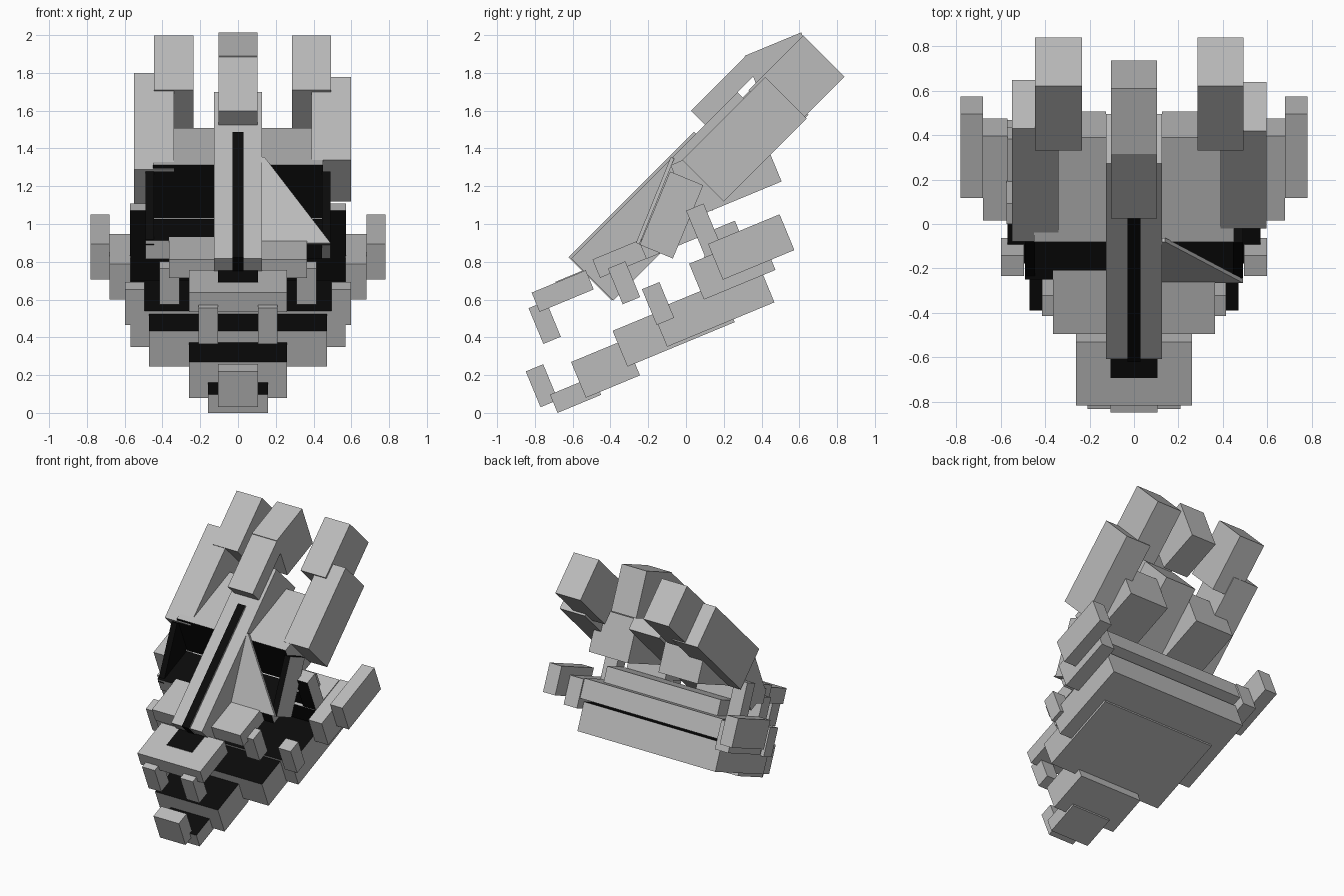
import bpy, bmesh, math

if "Cube" in bpy.data.objects:
    bpy.data.objects.remove(bpy.data.objects["Cube"])


def material(name, v):
    m = bpy.data.materials.new(name)
    m.diffuse_color = (v, v, v, 1)
    m.use_nodes = True
    m.node_tree.nodes["Principled BSDF"].inputs["Base Color"].default_value = m.diffuse_color
    return m


GREY = material("bone_grey", 0.5)
BLACK = material("hollow_black", 0.003)


def prism(name, section, x0, x1, dark=()):
    """Four-sided (y, z) section extruded along x; 'dark' lists black faces."""
    bm = bmesh.new()
    a = [bm.verts.new((x0, y, z)) for y, z in section]
    b = [bm.verts.new((x1, y, z)) for y, z in section]
    faces = {"left": bm.faces.new(a), "right": bm.faces.new(b[::-1])}
    for i, side in enumerate(("bottom", "back", "top", "front")):
        j = (i + 1) % 4
        faces[side] = bm.faces.new((a[i], b[i], b[j], a[j]))
    for side in dark:
        faces[side].material_index = 1
    bmesh.ops.recalc_face_normals(bm, faces=bm.faces[:])
    me = bpy.data.meshes.new(name)
    bm.to_mesh(me)
    bm.free()
    me.materials.append(GREY)
    me.materials.append(BLACK)
    ob = bpy.data.objects.new(name, me)
    bpy.context.collection.objects.link(ob)
    return ob


def box(name, x0, x1, y, z, length, height, deg=22.5, dark=()):
    """Pitched box, placed by its lower front corner."""
    c, s = math.cos(math.radians(deg)), math.sin(math.radians(deg))
    pts = [(y + c * u - s * v, z + s * u + c * v)
           for u, v in ((0, 0), (length, 0), (length, height), (0, height))]
    return prism(name, pts, x0, x1, dark)


def pair(name, x0, x1, *args, dark=(), **kw):
    """Same box on both sides; 'inner' and 'outer' name the flanks."""
    r = {"inner": "left", "outer": "right"}
    l = {"inner": "right", "outer": "left"}
    box(name + "_right", x0, x1, *args, dark=[r.get(d, d) for d in dark], **kw)
    box(name + "_left", -x1, -x0, *args, dark=[l.get(d, d) for d in dark], **kw)


# Lower jaw: stepped boxes with dark mouth surfaces
box("jaw_tip", -0.16, 0.16, -0.68, 0.0, 0.25, 0.105, dark=["top"])
box("jaw_front", -0.26, 0.26, -0.53, 0.08, 0.31, 0.205, dark=["top"])
box("jaw_middle", -0.47, 0.47, -0.31, 0.245, 0.615, 0.205, dark=["top"])
box("jaw_rear", -0.57, 0.57, -0.10, 0.35, 0.615, 0.205, dark=["top"])

# Teeth
box("chin_fang", -0.105, 0.105, -0.77, 0.03, 0.10, 0.205)
pair("snout_tooth", 0.105, 0.21, -0.755, 0.365, 0.10, 0.205)
pair("side_tooth", 0.31, 0.415, -0.335, 0.575, 0.10, 0.205)
pair("jaw_tooth", 0.495, 0.598, -0.155, 0.465, 0.10, 0.205)

# Stepped flanges at the jaw hinge
pair("inner_flange", 0.57, 0.68, 0.095, 0.60, 0.41, 0.205)
pair("outer_flange", 0.68, 0.78, 0.195, 0.705, 0.41, 0.205)

# Snout and upper jaw
box("snout", -0.26, 0.26, -0.775, 0.535, 0.31, 0.11)
box("nostril", -0.105, 0.105, -0.69, 0.688, 0.18, 0.006, dark=["top"])
box("upper_jaw", -0.365, 0.365, -0.455, 0.715, 0.31, 0.105)
box("palate", -0.57, 0.57, 0.15, 0.70, 0.31, 0.14, dark=["front"])
box("skull_base", -0.47, 0.47, 0.12, 0.83, 0.20, 0.12, dark=["front"])

# Hollow eye sockets: floor, back lobes and outer walls
box("socket_floor_left", -0.49, -0.127, -0.21, 0.815, 0.30, 0.105, dark=["top"])
box("socket_floor_right", 0.127, 0.445, -0.21, 0.815, 0.30, 0.105,
    dark=["top", "front"])
pair("skull_lobe", 0.127, 0.45, 0.035, 1.03, 0.51, 0.305, dark=["front"])
pair("socket_wall", 0.445, 0.49, -0.245, 0.89, 0.19, 0.42, deg=-22.5,
     dark=["front", "top", "inner"])
pair("cheek_plate", 0.47, 0.573, 0.10, 0.83, 0.10, 0.26, dark=["front"])

# Slanted plate half covering the right socket
plate = prism("socket_plate",
              [(-0.265, 0.90), (-0.247, 0.892), (-0.062, 1.347), (-0.08, 1.355)],
              0.127, 0.49)
for v in plate.data.vertices:
    if v.co.x > 0.4 and v.co.z > 1.2:
        v.co.x = 0.14

# Central ridge with a dark stripe wrapping over its front end
box("ridge", -0.127, 0.127, -0.385, 0.595, 1.245, 0.315, deg=45)
box("ridge_stripe", -0.03, 0.03, -0.393, 0.595, 0.94, 0.323, deg=45,
    dark=["top", "front"])

# Central crest
box("crest_lower", -0.103, 0.103, 0.10, 1.525, 0.41, 0.105, deg=45)
box("crest_upper", -0.103, 0.103, 0.436, 1.585, 0.325, 0.33)

# Horns, slightly uneven between the two sides
box("horn_base_left", -0.55, -0.34, 0.14, 1.07, 0.72, 0.31, deg=45)
box("horn_base_right", 0.39, 0.597, 0.20, 1.12, 0.62, 0.31, deg=45)
box("horn_tip_left", -0.445, -0.235, 0.55, 1.49, 0.41, 0.31, deg=45)
box("horn_tip_right", 0.285, 0.492, 0.55, 1.49, 0.41, 0.31, deg=45)
